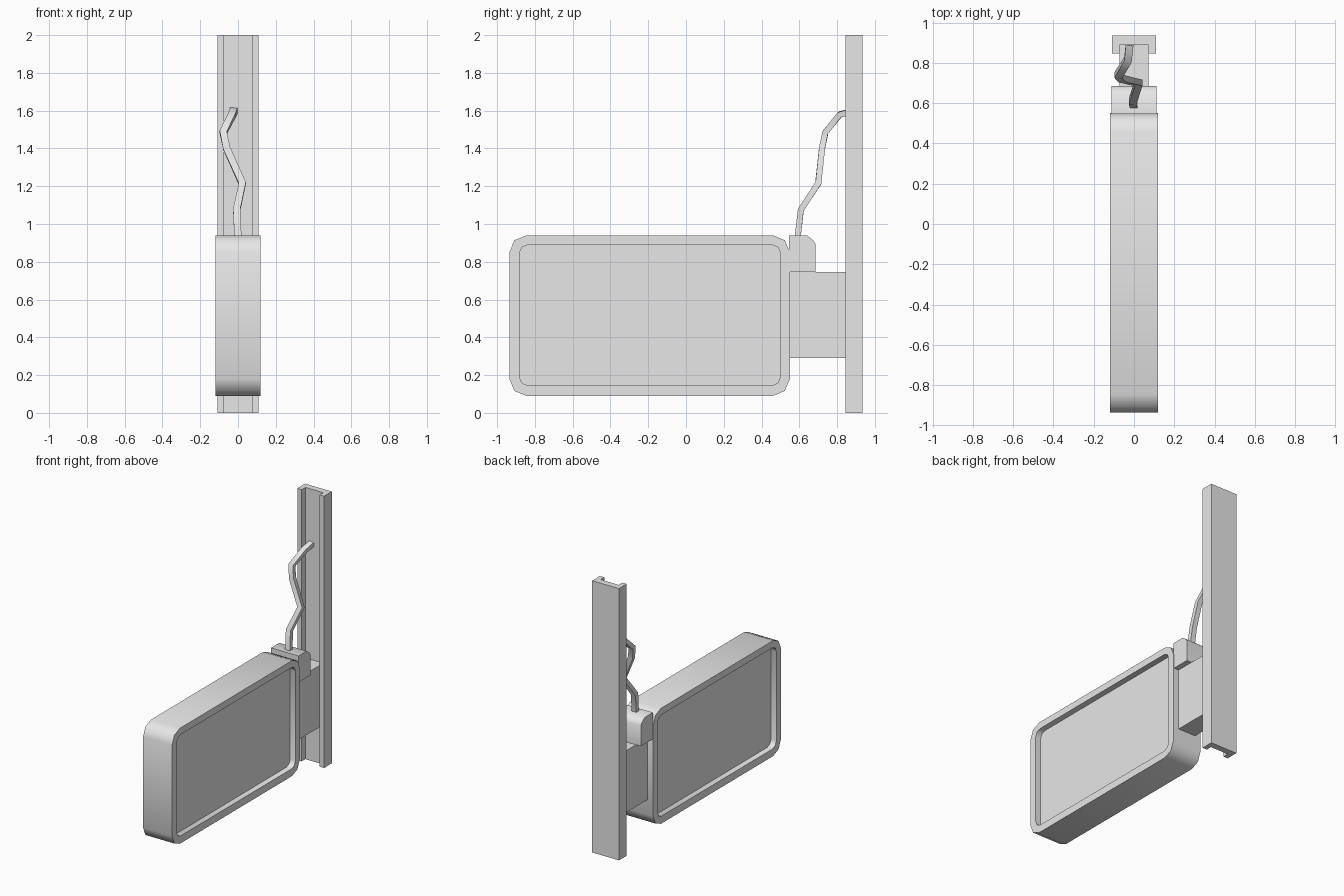
import bpy, bmesh
from math import pi, sin, cos
from mathutils import Vector

cube = bpy.data.objects.get("Cube")
if cube:
    bpy.data.objects.remove(cube, do_unlink=True)

grey = bpy.data.materials.new("plain grey")
grey.use_nodes = True
grey.diffuse_color = (0.8, 0.8, 0.8, 1)
grey.node_tree.nodes["Principled BSDF"].inputs["Base Color"].default_value = (0.8, 0.8, 0.8, 1)


def finish(name, bm, angle=60):
    """Turn a bmesh into a named, shaded object."""
    bmesh.ops.recalc_face_normals(bm, faces=bm.faces)
    mesh = bpy.data.meshes.new(name)
    bm.to_mesh(mesh)
    bm.free()
    mesh.materials.append(grey)
    obj = bpy.data.objects.new(name, mesh)
    bpy.context.collection.objects.link(obj)
    bpy.ops.object.select_all(action='DESELECT')
    obj.select_set(True)
    bpy.context.view_layer.objects.active = obj
    bpy.ops.object.shade_smooth_by_angle(angle=angle * pi / 180)
    return obj


def rounded_rect(y0, y1, z0, z1, r, steps=2):
    """Rectangle in the YZ plane with rounded corners."""
    corners = [(y1 - r, z1 - r), (y0 + r, z1 - r), (y0 + r, z0 + r), (y1 - r, z0 + r)]
    return [(cy + r * cos((k + s / steps) * pi / 2), cz + r * sin((k + s / steps) * pi / 2))
            for k, (cy, cz) in enumerate(corners) for s in range(steps + 1)]


def loft(bm, rings):
    """Skin successive closed rings and cap both ends."""
    rings = [[bm.verts.new(p) for p in ring] for ring in rings]
    for a, b in zip(rings, rings[1:]):
        n = len(a)
        for i in range(n):
            bm.faces.new((a[i], a[(i + 1) % n], b[(i + 1) % n], b[i]))
    bm.faces.new(rings[0])
    bm.faces.new(rings[-1])


# Sign box: rounded casing with a recessed panel on each side
outer = rounded_rect(-0.935, 0.55, 0.09, 0.94, 0.09)
inner = rounded_rect(-0.882, 0.5, 0.145, 0.89, 0.045)
half, panel = 0.118, 0.075
bm = bmesh.new()
loft(bm, [[(x, y, z) for y, z in shape] for x, shape in (
    (-panel, inner), (-half, inner), (-half, outer),
    (half, outer), (half, inner), (panel, inner))])
finish("sign_box", bm)

# Wall post: open channel facing the sign
w, lip, front, floor, back = 0.109, 0.073, 0.845, 0.888, 0.935
channel = [(-w, back), (-w, front), (-lip, front), (-lip, floor),
           (lip, floor), (lip, front), (w, front), (w, back)]
bm = bmesh.new()
loft(bm, [[(x, y, z) for x, y in channel] for z in (0, 2)])
finish("wall_post", bm, 30)

# Mounting arm between the sign and the channel floor
arm = [(0.545, 0.29), (0.888, 0.29), (0.888, 0.745), (0.545, 0.745)]
bm = bmesh.new()
loft(bm, [[(x, y, z) for y, z in arm] for x in (-0.072, 0.072)])
finish("mounting_arm", bm, 30)

# Cable housing with a bevelled rear top edge
housing = [(0.545, 0.745), (0.685, 0.745), (0.685, 0.895), (0.672, 0.915),
           (0.64, 0.94), (0.545, 0.94)]
bm = bmesh.new()
loft(bm, [[(x, y, z) for y, z in housing] for x in (-0.112, 0.112)])
finish("cable_housing", bm)

# Kinked cable from the housing up into the channel
path = [Vector(p) for p in (
    (0.0, 0.59, 0.92), (-0.007, 0.608, 1.075), (0.023, 0.7, 1.215),
    (-0.06, 0.72, 1.4), (-0.078, 0.738, 1.485), (-0.03, 0.815, 1.58), (-0.022, 0.89, 1.6))]
rings = []
for i, p in enumerate(path):
    tangent = (path[min(i + 1, len(path) - 1)] - path[max(i - 1, 0)]).normalized()
    side = Vector((0, -tangent.z, tangent.y)).normalized()
    across = tangent.cross(side)
    rings.append([p + (across * a * 0.019 + side * b * 0.016)
                  for a, b in ((-1, -1), (1, -1), (1, 1), (-1, 1))])
bm = bmesh.new()
loft(bm, rings)
finish("cable", bm)
